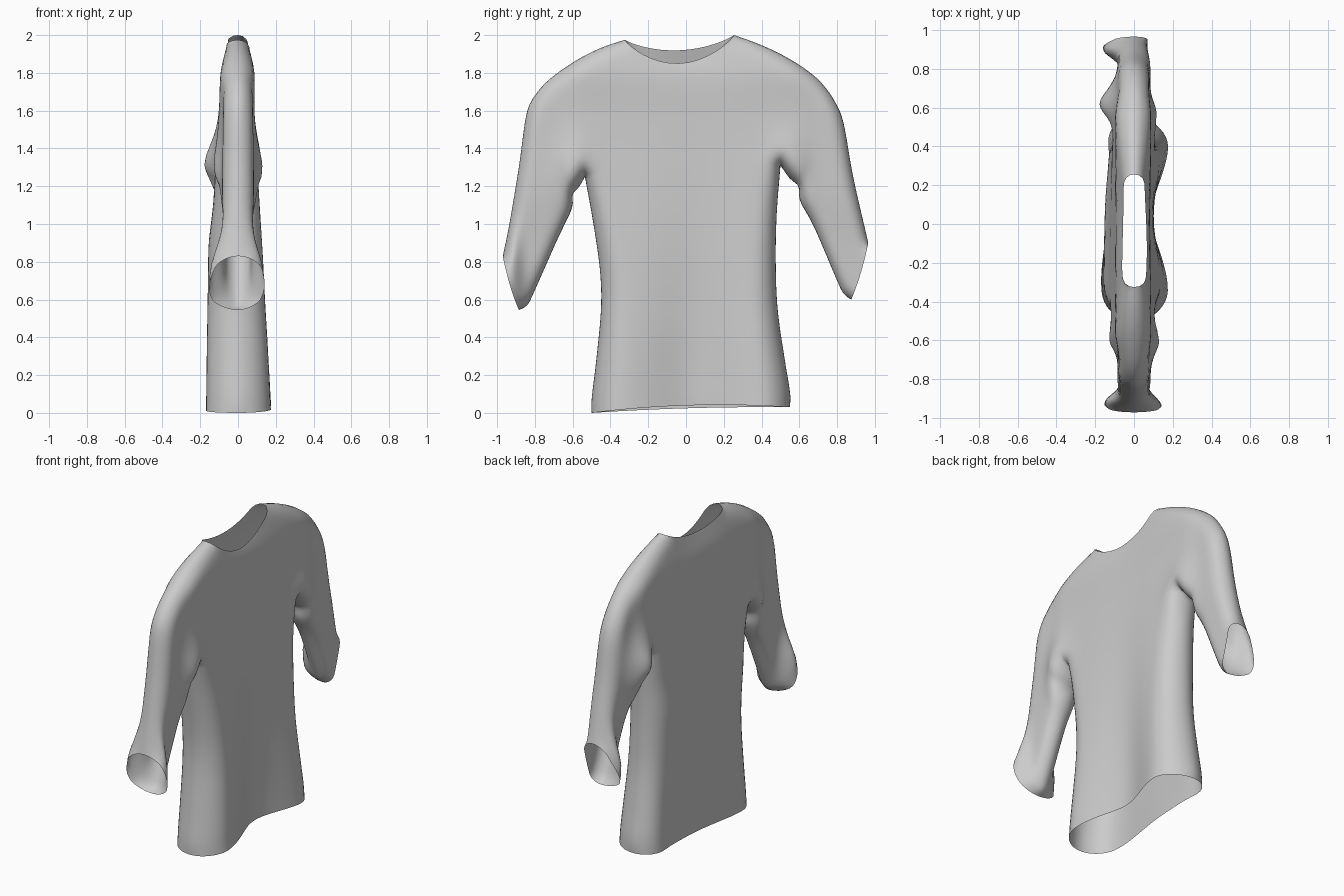
import bpy, bmesh, math
from mathutils import Vector

if "Cube" in bpy.data.objects:
    bpy.data.objects.remove(bpy.data.objects["Cube"])

V = Vector


def spline(pts, n=8):
    """Dense Catmull-Rom curve through 2D (y, z) points."""
    p = [V(q) for q in pts]
    p = [2 * p[0] - p[1]] + p + [2 * p[-1] - p[-2]]
    out = []
    for i in range(1, len(p) - 2):
        a, b, c, d = p[i - 1:i + 3]
        for k in range(n):
            t = k / n
            out.append(0.5 * (2 * b + (c - a) * t + (2 * a - 5 * b + 4 * c - d) * t * t
                              + (3 * b - a - 3 * c + d) * t ** 3))
    return out + [p[-2]]


def at(line, f):
    """Point at fraction f of a polyline's length."""
    lens = [(b - a).length for a, b in zip(line, line[1:])]
    goal = f * sum(lens)
    for a, b, l in zip(line, line[1:], lens):
        if goal <= l:
            return a.lerp(b, goal / l if l else 0)
        goal -= l
    return line[-1].copy()


def distance(p, line):
    best = 9
    for a, b in zip(line, line[1:]):
        ab = b - a
        t = max(0, min(1, (p - a).dot(ab) / max(ab.dot(ab), 1e-12)))
        best = min(best, (p - a - ab * t).length)
    return best


def table(rows, z):
    for (z0, a), (z1, b) in zip(rows, rows[1:]):
        if z <= z1:
            return a + (b - a) * max(0, (z - z0) / (z1 - z0))
    return rows[-1][1]


def cosine(n):
    return [0.5 - 0.5 * math.cos(math.pi * i / n) for i in range(n + 1)]


def outline(side, top, under):
    """Body side, shoulder (first 3 spans of the top line), sleeve top, sleeve underside."""
    t = spline(top)
    return dict(side=spline(side), shoulder=t[:25], over=t[24:], under=spline(under))


# Outlines in the (y, z) plane
right = outline(
    [(.55, .03), (.552, .1), (.52, .3), (.485, .55), (.475, .8), (.48, 1.05), (.50, 1.31)],
    [(.255, 2.0), (.38, 1.955), (.50, 1.90), (.61, 1.835), (.71, 1.755), (.79, 1.645),
     (.835, 1.53), (.885, 1.25), (.965, .90)],
    [(.50, 1.31), (.55, 1.24), (.595, 1.20), (.605, 1.12), (.68, .98), (.80, .70), (.835, .63), (.875, .60)])
left = outline(
    [(-.50, 0), (-.50, .07), (-.475, .28), (-.45, .55), (-.455, .75), (-.49, 1.0), (-.535, 1.25)],
    [(-.325, 1.975), (-.43, 1.94), (-.53, 1.895), (-.63, 1.835), (-.73, 1.76), (-.80, 1.68),
     (-.845, 1.58), (-.885, 1.3), (-.935, 1.0), (-.97, .83)],
    [(-.535, 1.25), (-.57, 1.19), (-.60, 1.16), (-.605, 1.08), (-.68, .92), (-.80, .65), (-.84, .57), (-.885, .545)])
edges = [s['side'] + s['under'] for s in (left, right)] + [s['shoulder'] + s['over'] for s in (left, right)]

# Half thickness by height, plus cloth folds (side, y, z, width, height, amount)
FRONT = [(0, .165), (.4, .155), (.8, .135), (1.1, .115), (1.4, .095), (1.6, .085), (1.8, .09), (2, .055)]
BACK = [(0, .16), (.9, .155), (1.1, .13), (1.3, .12), (1.6, .10), (1.8, .095), (2, .055)]
SLEEVE = [(.5, .065), (.9, .07), (1.15, .085), (1.5, .08), (1.8, .075)]
FOLDS = [(1, .04, 0, .2, .9, -.075), (1, .39, 0, .12, .4, .015), (1, -.32, 0, .12, .4, .012),
         (-1, .1, 0, .2, .6, -.025), (-1, .36, .4, .18, .7, -.035), (-1, -.28, 0, .12, .7, .01),
         (1, 0, 1.92, .25, .15, -.02), (-1, 0, 1.95, .25, .15, -.015),
         (-1, .63, 1.3, .1, .16, .085), (1, -.6, 1.27, .1, .16, .04), (1, .53, 1.32, .1, .14, .03),
         (-1, -.58, 1.25, .08, .12, .03),
         (-1, -.92, .70, .055, .24, .09), (1, -.93, .70, .055, .24, .075), (-1, .90, .74, .055, .2, .10)]


def inflate(p, s):
    """Lift an outline-plane point onto the front (s=1) or back (s=-1) cloth."""
    y, z = p
    t = table(FRONT if s > 0 else BACK, z)
    w = max(0, min(1, (abs(y) - .56) / .14))
    t += (table(SLEEVE, z) - t) * w * w * (3 - 2 * w)
    d = min(1, min(distance(p, e) for e in edges) / (t * .95))
    for fs, fy, fz, ry, rz, amt in FOLDS:
        if fs == s:
            t += amt * math.exp(-((y - fy) / ry) ** 2 - ((z - fz) / rz) ** 2)
    return V((s * t * math.sqrt(max(0, 1 - (1 - d) ** 2)), y, z))


bm = bmesh.new()


def sheet(grid, s):
    vs = [[bm.verts.new(inflate(p, s)) for p in row] for row in grid]
    for r0, r1 in zip(vs, vs[1:]):
        for i in range(len(r0) - 1):
            bm.faces.new((r0[i], r0[i + 1], r1[i + 1], r1[i]))


SH, NK, LOW, UP, ARM = 11, 18, 26, 20, 30
cols = cosine(2 * SH + NK)
for s in (1, -1):
    # Lower body, from hem to armpits
    body = []
    for i in range(LOW):
        f = i / LOW
        a, b = at(left['side'], f), at(right['side'], f)
        body.append([a.lerp(b, u) + V((0, (.025 if s > 0 else .01) * (1 - f) ** 6 * 4 * u * (1 - u)))
                     for u in cols])
    pits = [left['side'][-1].lerp(right['side'][-1], u) for u in cols]
    # Shoulder seams and neckline
    na, nb = left['shoulder'][0], right['shoulder'][0]
    dip = .137 if s > 0 else .068
    top = [at(left['shoulder'], 1 - i / SH) for i in range(SH)]
    top += [na.lerp(nb, u) - V((0, dip * (4 * u * (1 - u)) ** .9)) for u in cosine(NK)]
    top += [at(right['shoulder'], i / SH) for i in range(1, SH + 1)]
    body += [[a.lerp(b, v) for a, b in zip(pits, top)] for v in cosine(UP)]
    sheet(body, s)
    # Sleeves, from armhole to cuff
    for half, sg in ((left, -1), (right, 1)):
        arm = []
        for i in range(ARM + 1):
            f = i / ARM
            a, b = at(half['under'], f), at(half['over'], f)
            bow = V((sg * .005, -.01)) * f ** 6
            arm.append([a.lerp(b, v) + bow * 4 * v * (1 - v) for v in cosine(UP)])
        sheet(arm, s)

# Sew the sheets together and relax the cloth
bmesh.ops.remove_doubles(bm, verts=bm.verts, dist=.0008)
for _ in range(3):
    bmesh.ops.smooth_vert(bm, verts=[v for v in bm.verts if abs(v.co.x) > .025 and not v.is_boundary],
                          factor=.5, use_axis_x=True, use_axis_y=True, use_axis_z=True)
bmesh.ops.recalc_face_normals(bm, faces=bm.faces)
low = min(v.co.z for v in bm.verts)
bmesh.ops.translate(bm, verts=bm.verts, vec=(0, 0, -low))
mesh = bpy.data.meshes.new("shirt")
bm.to_mesh(mesh)
bm.free()
mesh.polygons.foreach_set("use_smooth", [True] * len(mesh.polygons))
shirt = bpy.data.objects.new("shirt", mesh)
bpy.context.collection.objects.link(shirt)
